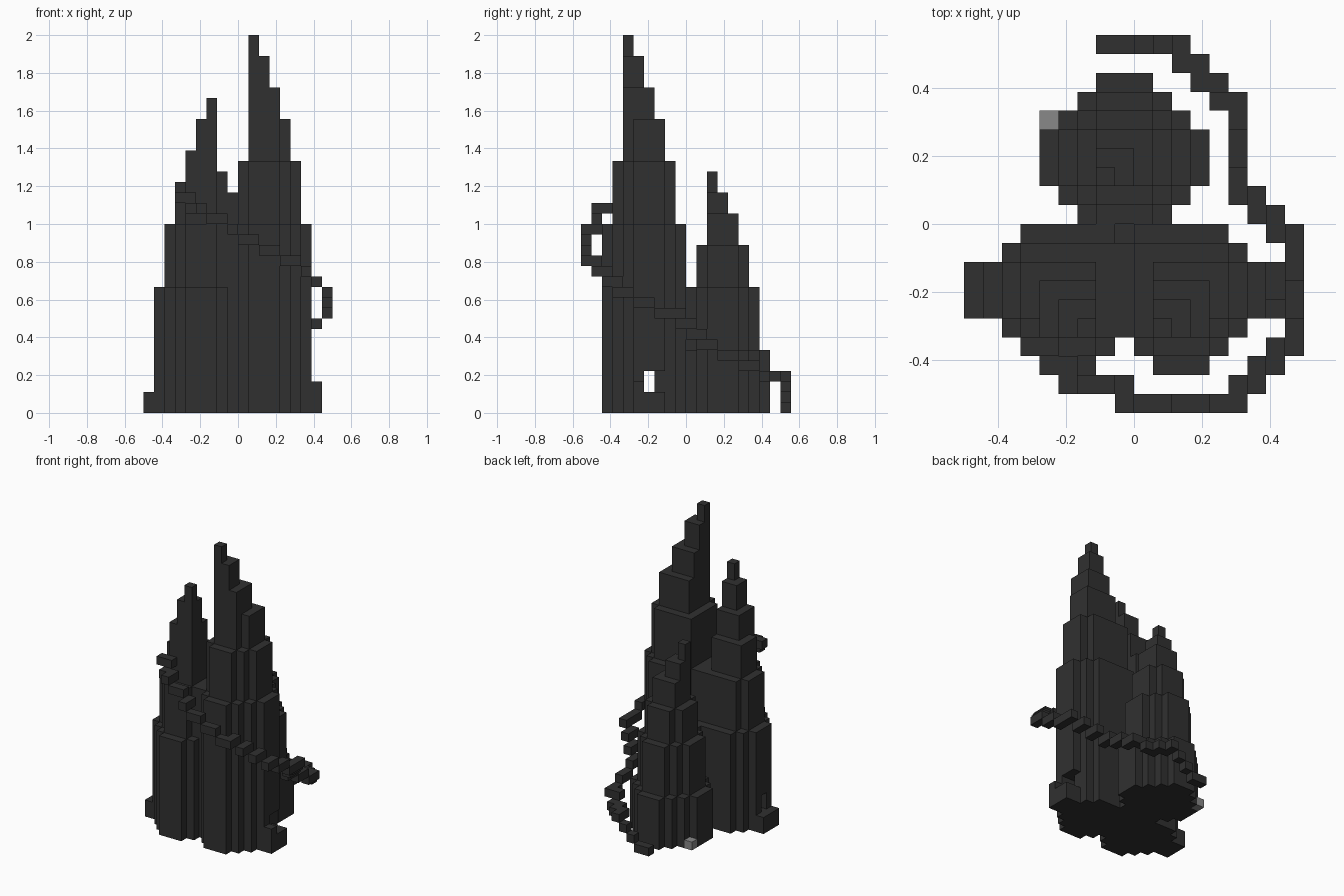
import bpy, bmesh
from mathutils import Vector

if "Cube" in bpy.data.objects:
    bpy.data.objects.remove(bpy.data.objects["Cube"], do_unlink=True)

U = 1 / 18  # edge of one block


def make_material(name, value):
    mat = bpy.data.materials.new(name)
    mat.use_nodes = True
    colour = (value, value, value, 1)
    mat.diffuse_color = colour
    bsdf = mat.node_tree.nodes["Principled BSDF"]
    bsdf.inputs["Base Color"].default_value = colour
    bsdf.inputs["Roughness"].default_value = 0.9
    return mat


DARK = make_material("dark stone", 0.03)
PALE = make_material("pale stone", 0.25)


def block(x0, x1, y0, y1, z0, z1):
    return {(x, y, z) for x in range(x0, x1) for y in range(y0, y1) for z in range(z0, z1)}


def build(name, cells, mat):
    """Skin a set of unit blocks, keeping only the exposed faces."""
    bm = bmesh.new()
    for cell in cells:
        for axis in range(3):
            for side in (-1, 1):
                near = list(cell)
                near[axis] += side
                if tuple(near) in cells:
                    continue
                n, a, b = Vector(), Vector(), Vector()
                n[axis] = side / 2
                a[(axis + 1) % 3] = 0.5
                b[(axis + 2) % 3] = side / 2
                mid = Vector(cell) + Vector((0.5, 0.5, 0.5)) + n
                corners = (mid - a - b, mid + a - b, mid + a + b, mid - a + b)
                bm.faces.new([bm.verts.new(c * U) for c in corners])
    bmesh.ops.remove_doubles(bm, verts=bm.verts, dist=U / 100)
    bmesh.ops.dissolve_limit(bm, angle_limit=0.01, verts=bm.verts, edges=bm.edges)
    mesh = bpy.data.meshes.new(name)
    bm.to_mesh(mesh)
    bm.free()
    mesh.materials.append(mat)
    obj = bpy.data.objects.new(name, mesh)
    bpy.context.collection.objects.link(obj)
    return obj


def tower(cx, cy, tops, spans_x, spans_y):
    """Stack stepped rounded tiers; spans are inclusive offsets from the centre."""
    cells, z0 = set(), 0
    for tier, (top, (xa, xb), (ya, yb)) in enumerate(zip(tops, spans_x, spans_y)):
        limit = 5 - tier
        for dx in range(xa, xb + 1):
            for dy in range(ya, yb + 1):
                if tier > 2 or abs(dx) + abs(dy) <= limit:
                    cells |= block(cx + dx, cx + dx + 1, cy + dy, cy + dy + 1, z0, top)
        z0 = top
    return cells


# Tier spans, from the base to the tip
east = [(-3, 4), (-2, 3), (-1, 2), (-1, 1), (-1, 0), (-1, -1)]
west = [(-b, -a) for a, b in east]
depth = [(-4, 3), (-3, 2), (-2, 1), (-2, 0), (-2, -1), (-2, -2)]
even = [(-4, 4), (-3, 3), (-2, 2), (-1, 1), (-1, 0), (-1, -1)]

# Doorway passage cut through the front pair, with a notch by the step
passage = block(-9, 9, -4, -3, 2, 4) | block(6, 7, -3, -2, 2, 4)

tall = tower(2, -4, (18, 24, 28, 31, 34, 36), east, depth)
middle = tower(-4, -4, (12, 18, 22, 25, 28, 30), west, depth)
rear = tower(-1, 3, (6, 12, 16, 19, 21, 23), even, even)
build("tall_tower", tall - passage, DARK)
build("middle_tower", middle - passage, DARK)
build("rear_tower", rear, DARK)

# Doorsteps on both sides
build("east_doorstep", block(7, 8, -5, -2, 0, 2) | block(7, 8, -5, -4, 2, 3), DARK)
build("west_doorstep", block(-9, -8, -5, -2, 0, 2), DARK)

# Spiral stair: corner points of the route, walked block by block
route = [(-2, 9), (2, 9), (2, 8), (3, 8), (3, 7), (4, 7), (4, 6), (5, 6), (5, 1),
         (6, 1), (6, 0), (7, 0), (7, -1), (8, -1), (8, -7), (7, -7), (7, -8),
         (6, -8), (6, -9), (5, -9), (5, -10), (-1, -10), (-1, -9), (-4, -9),
         (-4, -8), (-5, -8), (-5, -7), (-6, -7)]
path = [route[0]]
for tx, ty in route[1:]:
    while path[-1] != (tx, ty):
        x, y = path[-1]
        path.append((x + (tx > x) - (tx < x), y + (ty > y) - (ty < y)))
stair = set()
last = len(path) - 1
for i, (x, y) in enumerate(path):
    rise = max(20.9 * i / last, min(0.8 * i, 3.2))
    stair.add((x, y, int(rise)))
build("spiral_stair", stair, DARK)

# Loose pale block by the rear tower
build("pale_block", block(-5, -4, 5, 6, 0, 1), PALE)
